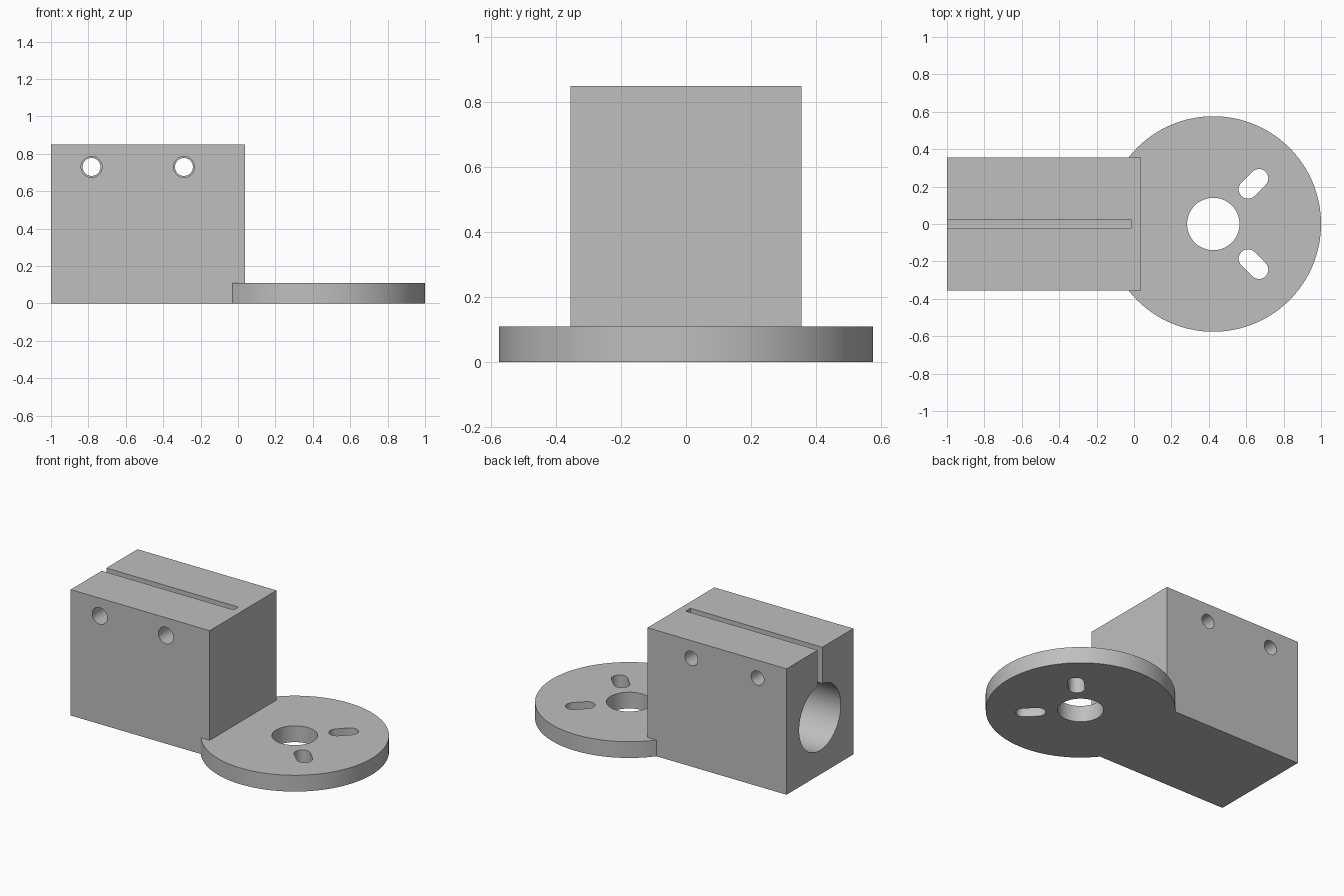
import bpy
import bmesh
from math import cos, sin, pi, radians
from mathutils import Matrix, Vector

cube = bpy.data.objects.get("Cube")
if cube:
    bpy.data.objects.remove(cube, do_unlink=True)

grey = bpy.data.materials.new("plain grey")
grey.use_nodes = True
COLOUR = (0.52, 0.52, 0.52, 1)
grey.diffuse_color = COLOUR
grey.node_tree.nodes["Principled BSDF"].inputs["Base Color"].default_value = COLOUR


def add_object(name, bm):
    bmesh.ops.recalc_face_normals(bm, faces=bm.faces)
    mesh = bpy.data.meshes.new(name)
    bm.to_mesh(mesh)
    bm.free()
    mesh.materials.append(grey)
    obj = bpy.data.objects.new(name, mesh)
    bpy.context.collection.objects.link(obj)
    return obj


def box(name, low, high):
    low, high = Vector(low), Vector(high)
    bm = bmesh.new()
    size = Matrix.Diagonal((*(high - low), 1))
    bmesh.ops.create_cube(bm, size=1, matrix=Matrix.Translation((low + high) / 2) @ size)
    return add_object(name, bm)


def cylinder(name, radius, start, end, segments=64):
    start, end = Vector(start), Vector(end)
    axis = end - start
    turn = axis.to_track_quat("Z", "Y").to_matrix().to_4x4()
    bm = bmesh.new()
    bmesh.ops.create_cone(bm, cap_ends=True, segments=segments, radius1=radius, radius2=radius,
                          depth=axis.length, matrix=Matrix.Translation((start + end) / 2) @ turn)
    return add_object(name, bm)


def rounded_slot(name, centre_x, angle, inner, outer, radius, low, high, steps=16):
    """Prism with round ends, its long axis pointing away from the disc centre."""
    bm = bmesh.new()
    verts = []
    for middle, first in ((outer, -pi / 2), (inner, pi / 2)):
        for i in range(steps + 1):
            a = first + pi * i / steps
            verts.append(bm.verts.new((middle + radius * cos(a), radius * sin(a), low)))
    face = bm.faces.new(verts)
    new = bmesh.ops.extrude_face_region(bm, geom=[face])["geom"]
    bmesh.ops.translate(bm, verts=[v for v in new if isinstance(v, bmesh.types.BMVert)],
                        vec=(0, 0, high - low))
    bm.transform(Matrix.Translation((centre_x, 0, 0)) @ Matrix.Rotation(angle, 4, "Z"))
    return add_object(name, bm)


# Clamp block and round mounting flange
DISC_X = 0.424
BACK_WALL = -0.015
bracket = box("clamp_bracket", (-1, -0.356, 0), (0.038, 0.356, 0.85))
flange = cylinder("flange", 0.576, (DISC_X, 0, 0), (DISC_X, 0, 0.11), 128)

# Blind shaft bore, clamping slit and flange centre hole
cutters = [
    cylinder("shaft_bore", 0.222, (-1.1, 0, 0.385), (BACK_WALL, 0, 0.385), 96),
    box("clamp_slit", (-1.1, -0.025, 0.4), (BACK_WALL, 0.025, 0.95)),
    cylinder("centre_hole", 0.14, (DISC_X, 0, -0.1), (DISC_X, 0, 0.2)),
]

# Clamp screw holes, wider on the front half
for x in (-0.783, -0.289):
    cutters.append(cylinder("clearance_hole", 0.056, (x, -0.5, 0.73), (x, 0, 0.73), 48))
    cutters.append(cylinder("screw_hole", 0.048, (x, -0.1, 0.73), (x, 0.5, 0.73), 48))

# Four diagonal adjustment slots
for i in range(4):
    cutters.append(rounded_slot("adjustment_slot", DISC_X, radians(45 + 90 * i),
                                0.262, 0.345, 0.05, -0.1, 0.2))

# Combine into one solid
for tool, operation in [(flange, "UNION")] + [(c, "DIFFERENCE") for c in cutters]:
    tool.hide_render = True
    mod = bracket.modifiers.new(tool.name, "BOOLEAN")
    mod.operation = operation
    mod.solver = "EXACT"
    mod.object = tool

bpy.context.view_layer.update()
solid = bpy.data.meshes.new_from_object(bracket.evaluated_get(bpy.context.evaluated_depsgraph_get()))
bracket.modifiers.clear()
bracket.data = solid
solid.materials.clear()
solid.materials.append(grey)
for poly in solid.polygons:
    poly.material_index = 0
for tool in [flange] + cutters:
    bpy.data.objects.remove(tool, do_unlink=True)

# Smooth round walls, crisp edges
bpy.ops.object.select_all(action="DESELECT")
bracket.select_set(True)
bpy.context.view_layer.objects.active = bracket
bpy.ops.object.shade_smooth_by_angle(angle=radians(30))
